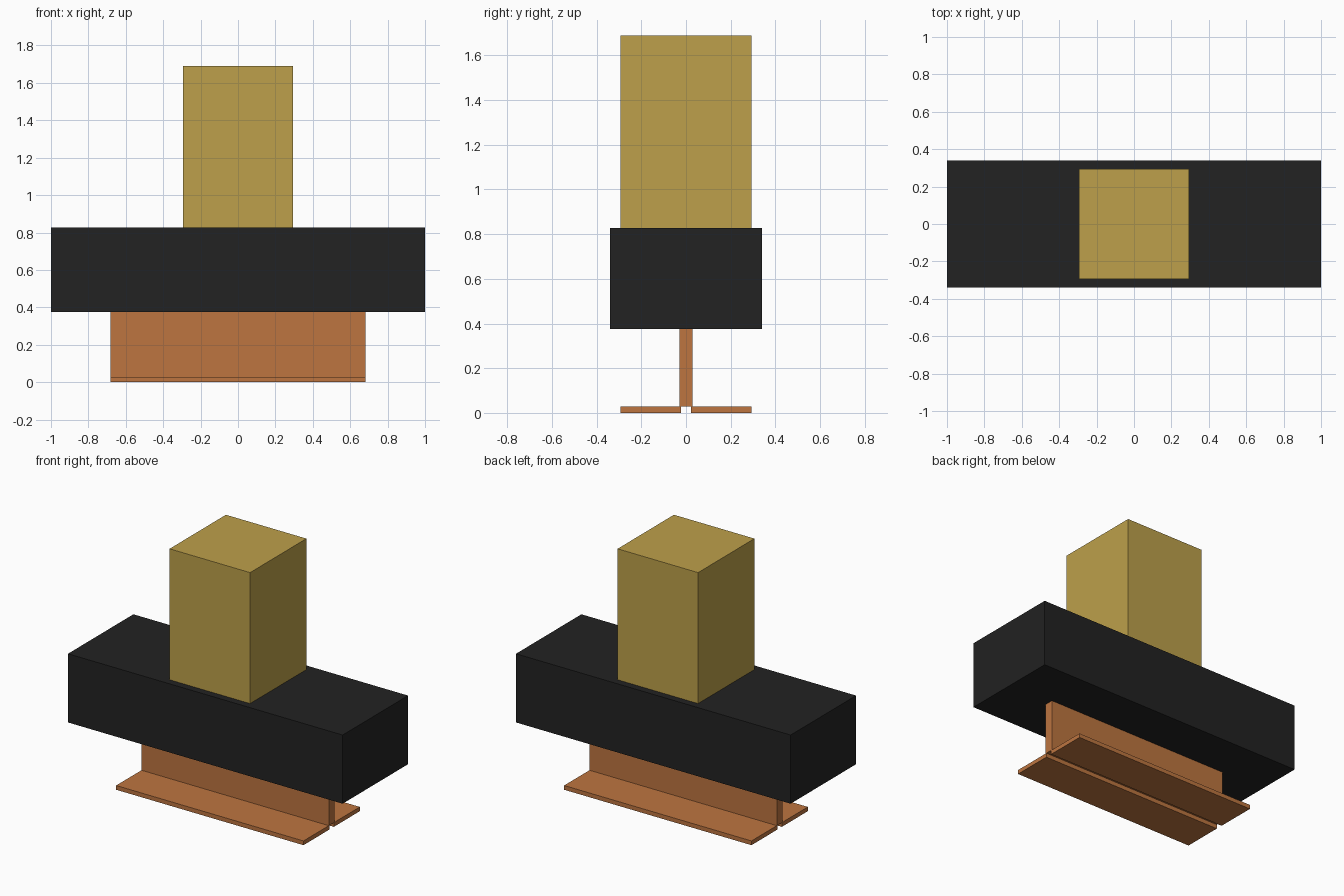
import bpy

# Remove the default cube
cube = bpy.data.objects.get("Cube")
if cube:
    bpy.data.objects.remove(cube, do_unlink=True)


def make_material(name, rgb):
    mat = bpy.data.materials.new(name)
    mat.use_nodes = True
    color = (*rgb, 1.0)
    mat.diffuse_color = color
    mat.node_tree.nodes["Principled BSDF"].inputs["Base Color"].default_value = color
    return mat


def box(name, low, high, mat):
    """Axis-aligned box between two opposite corners."""
    center = [(a + b) / 2 for a, b in zip(low, high)]
    size = [b - a for a, b in zip(low, high)]
    bpy.ops.mesh.primitive_cube_add(size=1, location=center)
    obj = bpy.context.object
    obj.name = name
    obj.scale = size
    bpy.ops.object.transform_apply(location=False, rotation=False, scale=True)
    obj.data.materials.append(mat)
    return obj


gold = make_material("gold", (0.508, 0.352, 0.069))
black = make_material("black", (0.016, 0.016, 0.016))
copper = make_material("copper", (0.508, 0.178, 0.051))

BODY_BOTTOM, BODY_TOP = 0.376, 0.828
FLANGE_TOP = 0.028
PLATE_X = 0.682

# Upper column and wide body
box("column", (-0.293, -0.293, BODY_TOP), (0.293, 0.293, 1.69), gold)
box("body", (-1, -0.34, BODY_BOTTOM), (1, 0.34, BODY_TOP), black)

# Thin upright blade resting on two flat feet with a slot between them
box("blade", (-PLATE_X, -0.03, FLANGE_TOP), (PLATE_X, 0.03, BODY_BOTTOM), copper)
for name, y0, y1 in (("front_foot", -0.293, -0.023), ("back_foot", 0.023, 0.293)):
    box(name, (-PLATE_X, y0, 0), (PLATE_X, y1, FLANGE_TOP), copper)
